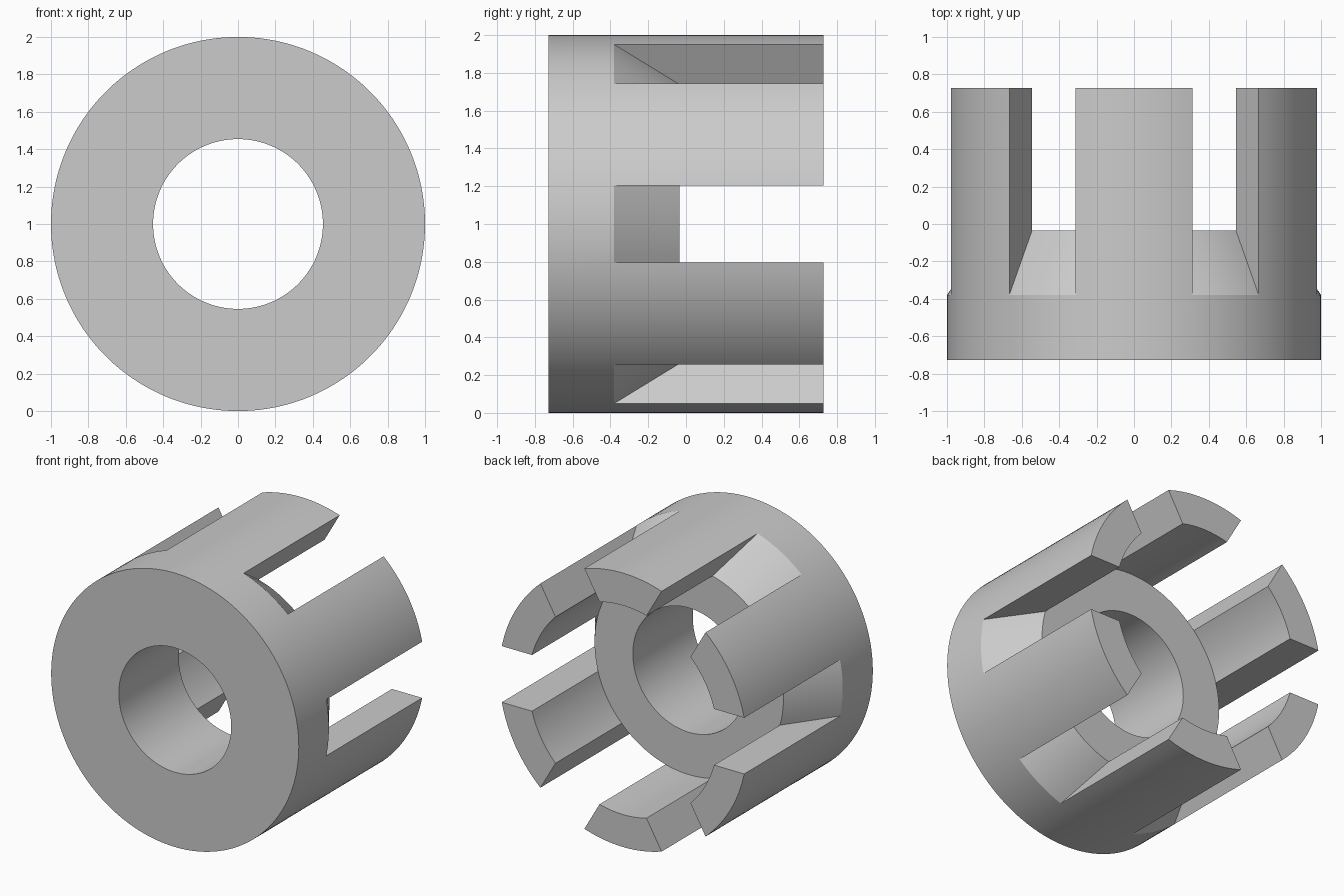
import bpy
import bmesh
from math import asin, cos, sin, pi, radians

cube = bpy.data.objects.get("Cube")
if cube:
    bpy.data.objects.remove(cube, do_unlink=True)

# Main sizes
OUTER, INNER, BORE = 1.0, 0.763, 0.454
FRONT, SHOULDER, HUB_BACK, TIP = -0.727, -0.38, -0.035, 0.727
SLOT_HALF = 0.205
FINGERS, FINGER_STEPS, SLOT_STEPS = 6, 16, 10

# Rings of the profile: radius, depth, radius that sets the slot angle
RINGS = {
    "bore_front": (BORE, FRONT, OUTER),
    "rim_front": (OUTER, FRONT, OUTER),
    "shoulder": (OUTER, SHOULDER, OUTER),
    "hub_edge": (INNER, HUB_BACK, INNER),
    "bore_back": (BORE, HUB_BACK, OUTER),
    "tip_outer": (OUTER, TIP, OUTER),
    "tip_inner": (INNER, TIP, INNER),
}

bm = bmesh.new()


def column_angles(slot_radius):
    """Angles round the ring; parallel slot walls stay straight at any radius."""
    slot = asin(SLOT_HALF / slot_radius)
    half = pi / FINGERS - slot
    angles = []
    for k in range(FINGERS):
        centre = pi / 2 + k * 2 * pi / FINGERS
        angles += [centre - half + 2 * half * i / FINGER_STEPS
                   for i in range(FINGER_STEPS)]
        angles += [centre + half + 2 * slot * i / SLOT_STEPS
                   for i in range(SLOT_STEPS)]
    return angles


period = FINGER_STEPS + SLOT_STEPS
total = FINGERS * period
verts = {}
for name, (radius, depth, slot_radius) in RINGS.items():
    for i, a in enumerate(column_angles(slot_radius)):
        on_finger = i % period <= FINGER_STEPS
        if on_finger or not name.startswith("tip"):
            verts[name, i] = bm.verts.new((radius * cos(a), depth, 1 + radius * sin(a)))


def strip(i, first, second):
    j = (i + 1) % total
    bm.faces.new((verts[first, i], verts[second, i], verts[second, j], verts[first, j]))


for i in range(total):
    # Hub: front face, rim, back face and bore
    strip(i, "bore_front", "rim_front")
    strip(i, "rim_front", "shoulder")
    strip(i, "hub_edge", "bore_back")
    strip(i, "bore_back", "bore_front")
    if i % period < FINGER_STEPS:
        # Finger: outside, tip and inside
        strip(i, "shoulder", "tip_outer")
        strip(i, "tip_outer", "tip_inner")
        strip(i, "tip_inner", "hub_edge")
    else:
        # Sloping slot floor
        strip(i, "shoulder", "hub_edge")
    # Flat slot walls
    if i % period in (0, FINGER_STEPS):
        bm.faces.new([verts[n, i] for n in
                      ("shoulder", "tip_outer", "tip_inner", "hub_edge")])

bmesh.ops.recalc_face_normals(bm, faces=bm.faces)
mesh = bpy.data.meshes.new("slotted_collar")
bm.to_mesh(mesh)
bm.free()

# Plain grey material
grey = bpy.data.materials.new("light_grey")
grey.use_nodes = True
colour = (0.6, 0.6, 0.6, 1)
grey.diffuse_color = colour
grey.node_tree.nodes["Principled BSDF"].inputs["Base Color"].default_value = colour
mesh.materials.append(grey)

collar = bpy.data.objects.new("slotted_collar", mesh)
bpy.context.collection.objects.link(collar)
bpy.ops.object.select_all(action="DESELECT")
collar.select_set(True)
bpy.context.view_layer.objects.active = collar
bpy.ops.object.shade_smooth_by_angle(angle=radians(20))
